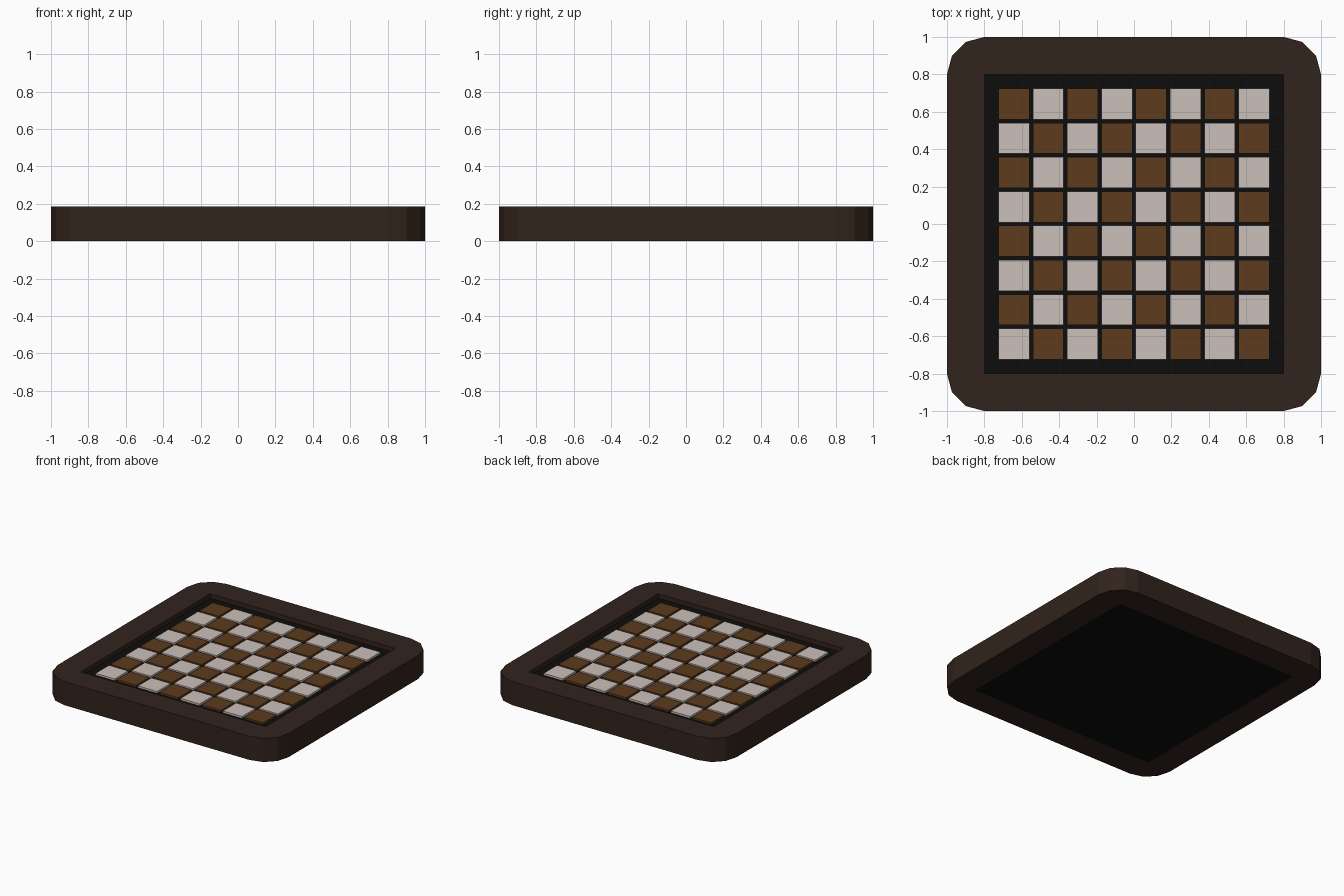
import bpy, bmesh, math

if "Cube" in bpy.data.objects:
    bpy.data.objects.remove(bpy.data.objects["Cube"])

H = 0.185        # frame height
OPEN = 0.8       # half width of the frame opening
PANEL_TOP = 0.15
TILE_TOP = 0.165
PITCH, TILE = 0.1835, 0.165


def material(name, rgb):
    m = bpy.data.materials.new(name)
    m.diffuse_color = (*rgb, 1)
    m.use_nodes = True
    m.node_tree.nodes["Principled BSDF"].inputs["Base Color"].default_value = m.diffuse_color
    return m


def finish(bm, name, mat):
    bmesh.ops.recalc_face_normals(bm, faces=bm.faces)
    me = bpy.data.meshes.new(name)
    bm.to_mesh(me)
    bm.free()
    ob = bpy.data.objects.new(name, me)
    ob.data.materials.append(mat)
    bpy.context.collection.objects.link(ob)
    return ob


def box(name, x, y, z0, z1, size, mat):
    bm = bmesh.new()
    bmesh.ops.create_cube(bm, size=1)
    for v in bm.verts:
        v.co = (x + v.co.x * size, y + v.co.y * size, z0 + (v.co.z + 0.5) * (z1 - z0))
    return finish(bm, name, mat)


frame_mat = material("dark_wood", (0.032, 0.017, 0.012))
panel_mat = material("black", (0.004, 0.004, 0.004))
light_mat = material("light_square", (0.6, 0.52, 0.49))
dark_mat = material("brown_square", (0.11, 0.043, 0.012))

# Frame: square ring whose outer corners are rounded in three segments
bm = bmesh.new()
rings = []
for z in (0, H):
    outer, inner = [], []
    for q in range(4):
        a0 = math.pi / 2 * q
        sx, sy = ((1, 1), (-1, 1), (-1, -1), (1, -1))[q]
        inner.append(bm.verts.new((sx * OPEN, sy * OPEN, z)))
        for k in range(4):
            a = a0 + math.radians(30 * k)
            outer.append(bm.verts.new((sx * 0.8 + 0.2 * math.cos(a),
                                       sy * 0.8 + 0.2 * math.sin(a), z)))
    rings.append((outer, inner))
    for q in range(4):
        n = (q + 1) % 4
        bm.faces.new([inner[q]] + outer[4 * q:4 * q + 4])
        bm.faces.new((inner[q], outer[4 * q + 3], outer[4 * n], inner[n]))
for lo, hi in zip(*rings):
    for i in range(len(lo)):
        j = (i + 1) % len(lo)
        bm.faces.new((lo[i], lo[j], hi[j], hi[i]))
finish(bm, "frame", frame_mat)

# Black panel filling the opening
box("base_panel", 0, 0, 0, PANEL_TOP, 2 * OPEN, panel_mat)

# Eight by eight raised squares
for i in range(8):
    for j in range(8):
        mat = light_mat if (i + j) % 2 == 0 else dark_mat
        box(f"square_{i + 1}_{j + 1}", (i - 3.5) * PITCH, (j - 3.5) * PITCH,
            PANEL_TOP, TILE_TOP, TILE, mat)
